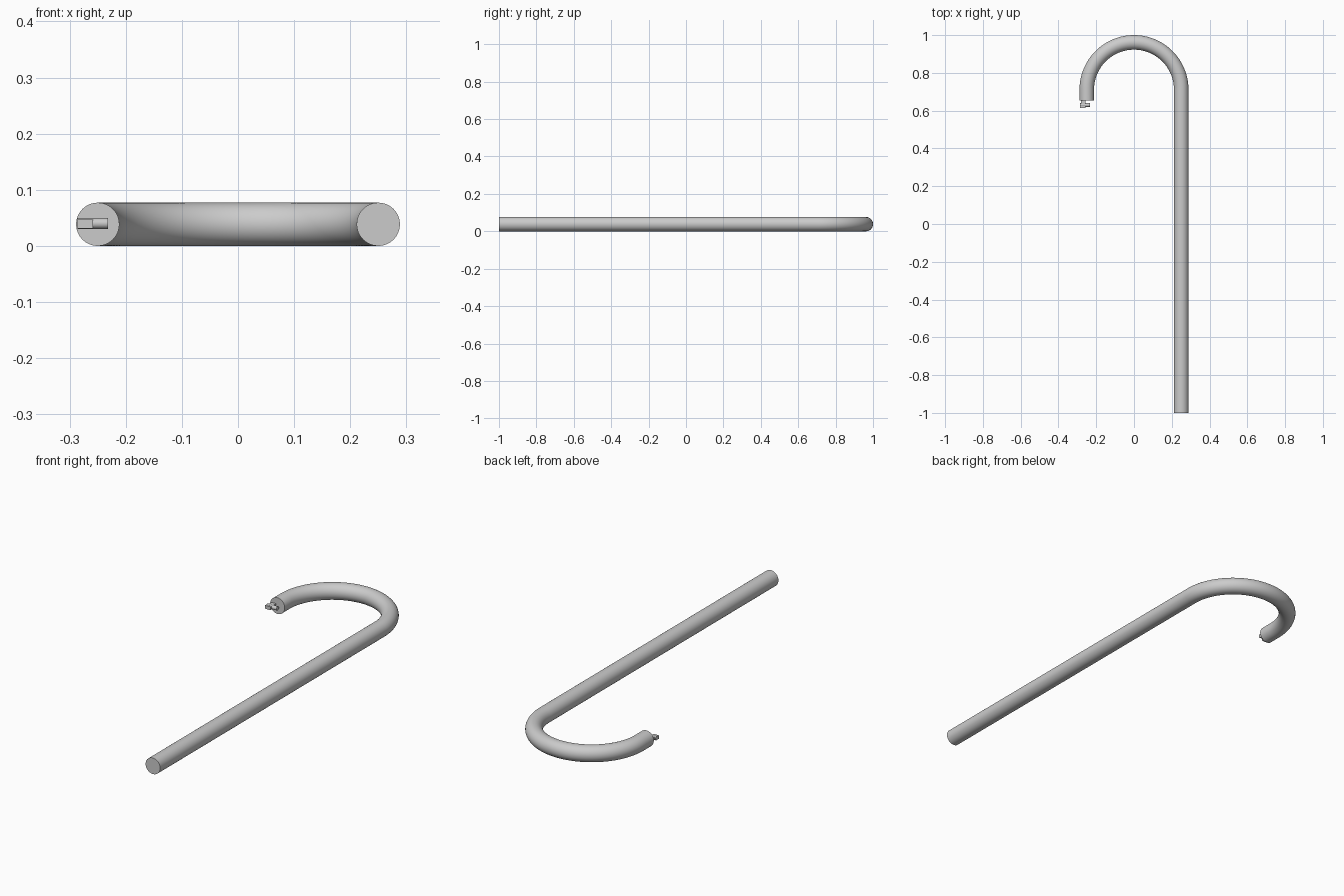
import bpy, bmesh, math
from mathutils import Vector

cube = bpy.data.objects.get("Cube")
if cube:
    bpy.data.objects.remove(cube, do_unlink=True)

R = 0.0385      # tube radius
BEND = 0.25     # radius of the hook's centre line
BEND_Y = 1 - R - BEND
END_Y = 0.655   # short end of the hook

grey = bpy.data.materials.new("plain grey")
grey.use_nodes = True
GREY = (0.6, 0.6, 0.6, 1)
grey.diffuse_color = GREY
grey.node_tree.nodes["Principled BSDF"].inputs["Base Color"].default_value = GREY


def sweep(name, path, radius, sides):
    """Capped round tube along a path lying in a horizontal plane."""
    bm = bmesh.new()
    rings = []
    for i, p in enumerate(path):
        tangent = path[min(i + 1, len(path) - 1)] - path[max(i - 1, 0)]
        side = tangent.normalized().cross(Vector((0, 0, 1)))
        ring = []
        for k in range(sides):
            a = math.tau * k / sides
            offset = side * math.cos(a) + Vector((0, 0, math.sin(a)))
            ring.append(bm.verts.new(p + offset * radius))
        rings.append(ring)
    for a, b in zip(rings, rings[1:]):
        for k in range(sides):
            n = (k + 1) % sides
            bm.faces.new((a[k], a[n], b[n], b[k]))
    bm.faces.new(rings[0])
    bm.faces.new(rings[-1])
    finish(name, bm)


def box(name, low, high):
    bm = bmesh.new()
    bmesh.ops.create_cube(bm, size=1)
    low, high = Vector(low), Vector(high)
    for v in bm.verts:
        v.co = (low + high) / 2 + v.co * (high - low)
    finish(name, bm)


def finish(name, bm):
    bmesh.ops.recalc_face_normals(bm, faces=bm.faces)
    mesh = bpy.data.meshes.new(name)
    bm.to_mesh(mesh)
    bm.free()
    mesh.materials.append(grey)
    obj = bpy.data.objects.new(name, mesh)
    bpy.context.collection.objects.link(obj)
    bpy.ops.object.select_all(action='DESELECT')
    obj.select_set(True)
    bpy.context.view_layer.objects.active = obj
    bpy.ops.object.shade_smooth_by_angle(angle=math.radians(35))


# Hooked tube: long shaft, half-circle bend, short end
path = [Vector((BEND, -1, R))]
for i in range(65):
    a = math.pi * i / 64
    path.append(Vector((BEND * math.cos(a), BEND_Y + BEND * math.sin(a), R)))
path.append(Vector((-BEND, END_Y, R)))
sweep("hooked_tube", path, R, 64)

# Small latch on the short end
box("latch_neck", (-0.28, 0.635, 0.032), (-0.258, END_Y + 0.01, 0.047))
box("latch_tab", (-0.286, 0.613, 0.031), (-0.258, 0.635, 0.047))
sweep("latch_pin", [Vector((-0.286, 0.63, 0.04)), Vector((-0.232, 0.63, 0.04))], 0.0095, 24)
